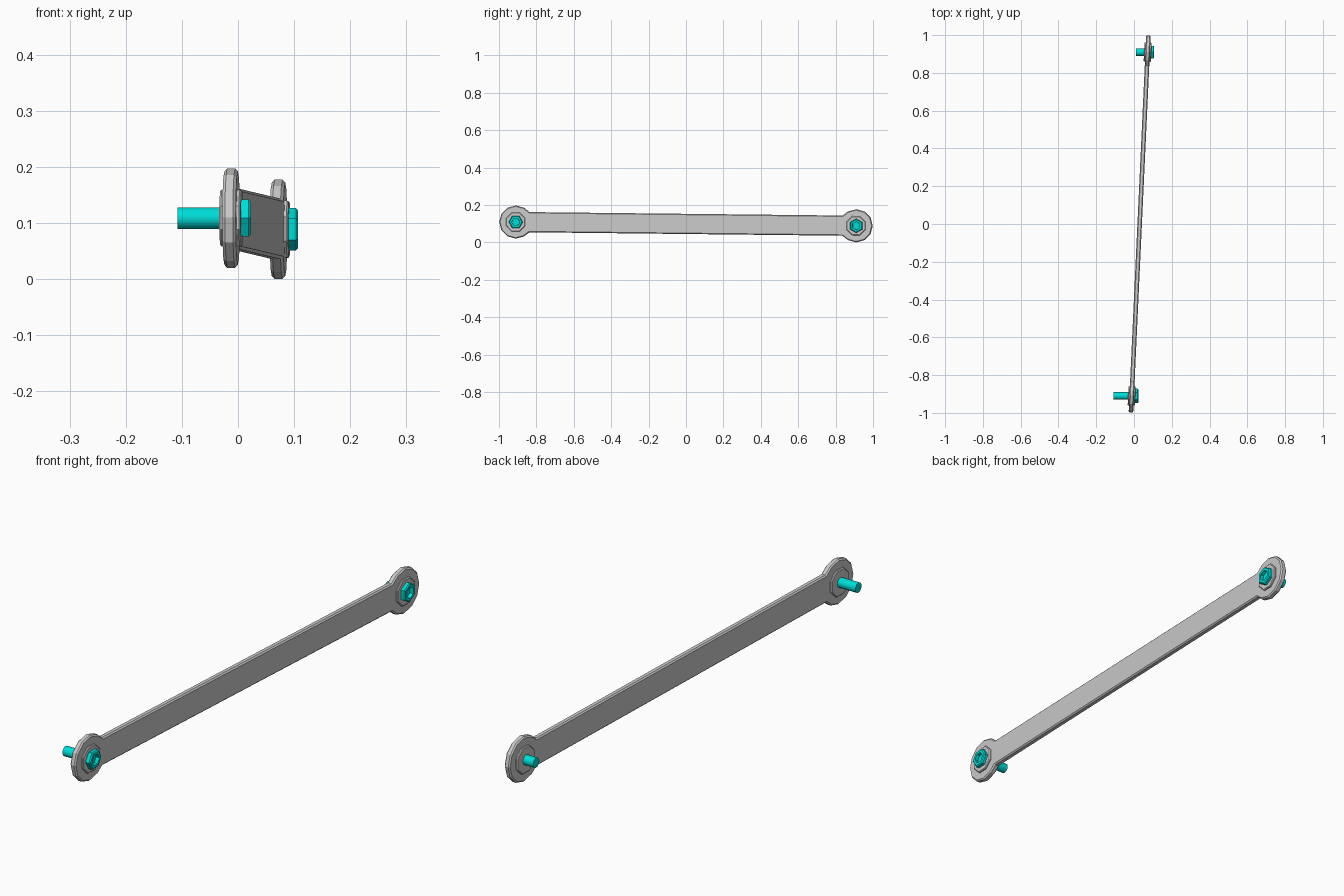
import bpy, bmesh
from math import cos, sin, pi, radians
from mathutils import Euler, Vector

if "Cube" in bpy.data.objects:
    bpy.data.objects.remove(bpy.data.objects["Cube"])

L, R, H, T = 0.911, 0.0885, 0.054, 0.012   # eye offset, eye radius, bar half height, half thickness
TILT = Euler((-0.011, 0, -0.0464))
CENTRE = Vector((0.030, 0, 0.099))

teal = bpy.data.materials.new("teal")
teal.diffuse_color = (0.0, 0.72, 0.68, 1)
teal.use_nodes = True
teal.node_tree.nodes["Principled BSDF"].inputs["Base Color"].default_value = teal.diffuse_color


def finish(name, bm, bevel=0):
    bmesh.ops.recalc_face_normals(bm, faces=bm.faces[:])
    me = bpy.data.meshes.new(name)
    bm.to_mesh(me)
    bm.free()
    ob = bpy.data.objects.new(name, me)
    bpy.context.collection.objects.link(ob)
    if bevel:
        m = ob.modifiers.new("bevel", 'BEVEL')
        m.width, m.segments = bevel, 1
        m.limit_method, m.angle_limit = 'ANGLE', radians(50)
    return ob


def extrude_x(bm, outline, x0, x1):
    """Extrude a (y, z) outline along x; returns the far cap."""
    face = bm.faces.new([bm.verts.new((x0, y, z)) for y, z in outline])
    out = bmesh.ops.extrude_face_region(bm, geom=[face], use_keep_orig=True)["geom"]
    bmesh.ops.translate(bm, verts=[g for g in out if isinstance(g, bmesh.types.BMVert)], vec=(x1 - x0, 0, 0))
    return [g for g in out if isinstance(g, bmesh.types.BMFace)][0]


def ngon(n, r, phase=0, y=0, z=0):
    return [(y + r * cos(2 * pi * i / n + phase), z + r * sin(2 * pi * i / n + phase)) for i in range(n)]


# Link bar with a twelve-sided eye at each end
half = [(L + R * cos(radians(a)), R * sin(radians(a))) for a in range(-120, 121, 30)]
half = [(L - 0.073, -H)] + half + [(L - 0.073, H)]
bm = bmesh.new()
extrude_x(bm, half + [(-y, -z) for y, z in half], -T, T)
bar = finish("link_bar", bm, 0.005)
bar.rotation_euler, bar.location = TILT, CENTRE

# Raised octagonal washers on both faces of each eye
for end, s in (("front", -1), ("back", 1)):
    bm = bmesh.new()
    extrude_x(bm, ngon(8, 0.055, pi / 8, s * L), -T - 0.007, T + 0.007)
    washer = finish(end + "_washer", bm, 0.003)
    washer.rotation_euler, washer.location = TILT, CENTRE

# Bolts: round shank, hex head with hex socket
for end, y, z, tip, seat, top, phase in (
        ("front", -0.91, 0.109, -0.108, 0.003, 0.023, 0),
        ("back", 0.91, 0.089, 0.010, 0.086, 0.107, pi / 6)):
    bm = bmesh.new()
    extrude_x(bm, ngon(16, 0.0193, 0, y, z), tip, seat + 0.002)
    shank = finish(end + "_bolt_shank", bm)
    for p in shank.data.polygons:
        p.use_smooth = len(p.vertices) == 4

    bm = bmesh.new()
    cap = extrude_x(bm, ngon(6, 0.038, phase, y, z), seat, top - 0.004)
    # chamfered rim, then sunken socket
    for inset, push in ((0.004, 0.004), (0.010, 0), (0.0005, -0.014)):
        bmesh.ops.inset_region(bm, faces=[cap], thickness=inset, use_even_offset=True)
        bmesh.ops.translate(bm, verts=cap.verts[:], vec=(push, 0, 0))
    head = finish(end + "_bolt_head", bm)
    for ob in (shank, head):
        ob.data.materials.append(teal)
